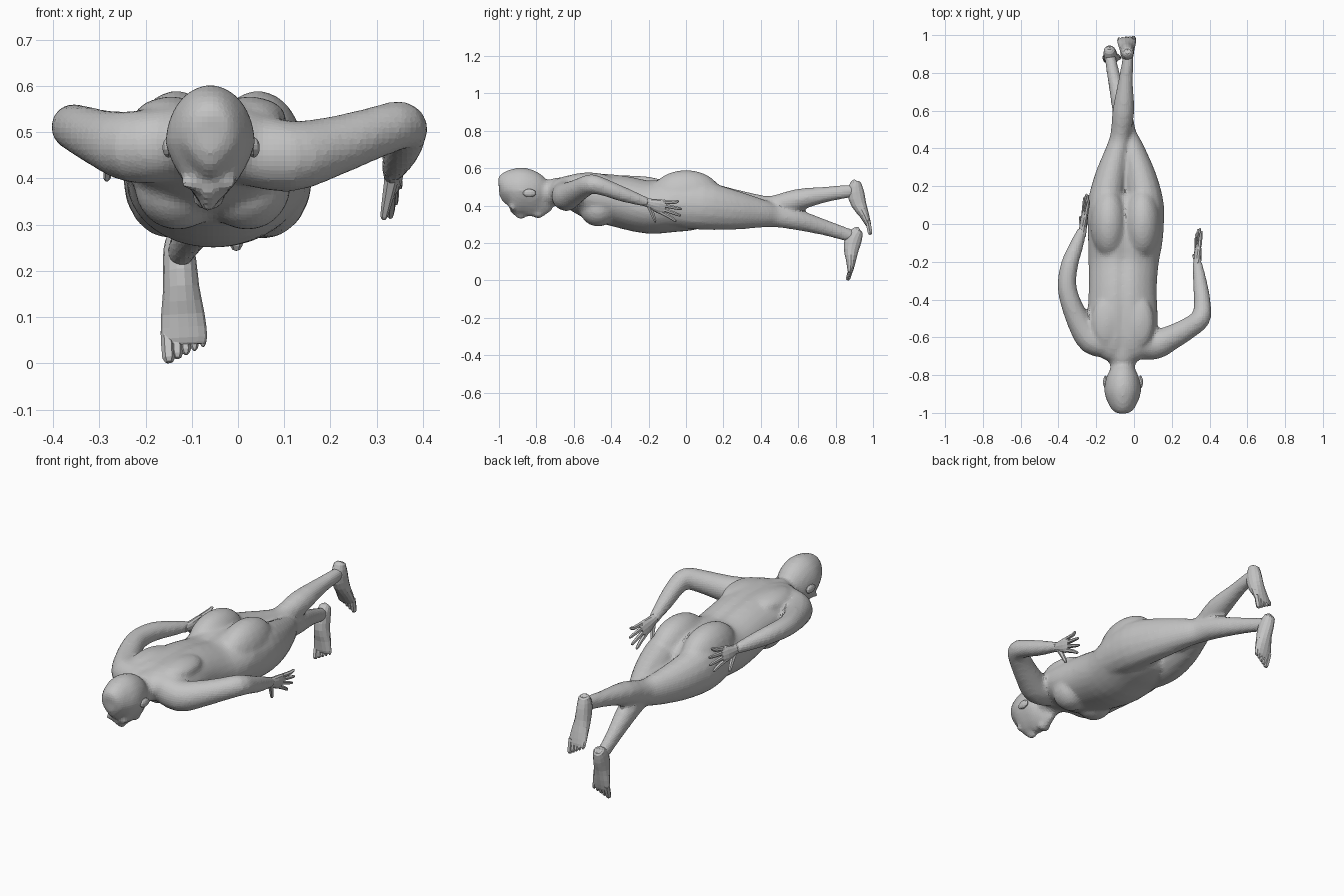
import bpy
import bmesh
import math
from mathutils import Vector

default_cube = bpy.data.objects.get("Cube")
if default_cube:
    bpy.data.objects.remove(default_cube, do_unlink=True)

# One plain grey covers the whole figure
GREY = (.55, .55, .55, 1)
skin = bpy.data.materials.new("plain grey")
skin.diffuse_color = GREY
skin.use_nodes = True
skin.node_tree.nodes["Principled BSDF"].inputs["Base Color"].default_value = GREY

SIDE_X = Vector((1, 0, 0))
SIDE_Z = Vector((0, 0, 1))
SIDES = ((1, "left"), (-1, "right"))


def finish(name, bm):
    """Turn a bmesh into a flat shaded object with the skin material."""
    bmesh.ops.recalc_face_normals(bm, faces=bm.faces)
    mesh = bpy.data.meshes.new(name)
    bm.to_mesh(mesh)
    bm.free()
    mesh.materials.append(skin)
    obj = bpy.data.objects.new(name, mesh)
    bpy.context.collection.objects.link(obj)
    return obj


def smooth_path(stations, steps):
    """Catmull-Rom interpolation through the stations."""
    rows = [Vector(s if len(s) == 5 else (*s, s[-1])) for s in stations]
    padded = [rows[0]] + rows + [rows[-1]]
    result = []
    for a, b, c, d in zip(padded, padded[1:], padded[2:], padded[3:]):
        for k in range(steps):
            t = k / steps
            result.append(b + (c - a) * (t / 2)
                          + (a * 2 - b * 5 + c * 4 - d) * (t * t / 2)
                          + (b * 3 - a - c * 3 + d) * (t ** 3 / 2))
    return result + [rows[-1]]


def loft(name, stations, side=SIDE_X, sides=16, steps=3, groove=0, taper=0):
    """Skin elliptical rings (x, y, z, half width, half depth) along a path."""
    rows = smooth_path(stations, steps)
    points = [Vector(r[:3]) for r in rows]
    bm = bmesh.new()
    rings = []
    for i, row in enumerate(rows):
        tangent = points[min(i + 1, len(rows) - 1)] - points[max(i - 1, 0)]
        tangent.normalize()
        across = (side - tangent * side.dot(tangent)).normalized()
        normal = across.cross(tangent)
        ring = []
        for k in range(sides):
            angle = math.tau * k / sides
            # The taper narrows the underside, the groove dents the upper side
            u = math.cos(angle) * max(row[3], .002) * (1 - taper * max(0, -math.sin(angle)))
            v = math.sin(angle) * max(row[4], .002)
            if v > 0:
                v -= groove * math.exp(-(u / .03) ** 2)
            ring.append(bm.verts.new(points[i] + across * u + normal * v))
        rings.append(ring)
    for low, high in zip(rings, rings[1:]):
        for k in range(sides):
            n = (k + 1) % sides
            bm.faces.new((low[k], low[n], high[n], high[k]))
    bm.faces.new(rings[0])
    bm.faces.new(rings[-1])
    return finish(name, bm)


def ball(name, center, size, segments=20):
    """Ellipsoid for soft rounded masses."""
    bm = bmesh.new()
    bmesh.ops.create_uvsphere(bm, u_segments=segments, v_segments=segments // 2 + 2, radius=1)
    bmesh.ops.scale(bm, vec=size, verts=bm.verts)
    bmesh.ops.translate(bm, vec=center, verts=bm.verts)
    return finish(name, bm)


def hand(name, wrist, direction, thumb_side):
    """Flat palm with four spread fingers and a thumb."""
    wrist = Vector(wrist)
    along = Vector(direction).normalized()
    across = Vector(thumb_side)
    across = (across - along * across.dot(along)).normalized()

    def at(forward, sideways):
        return tuple(wrist + along * forward + across * sideways)

    loft(name + "_palm", [(*at(-.03, 0), .023, .022), (*at(.02, 0), .027, .02),
                          (*at(.07, 0), .04, .017), (*at(.105, 0), .036, .009)],
         side=across, sides=12, steps=2)
    for i, reach in enumerate((.18, .195, .19, .165)):
        base = .029 - .02 * i
        loft(f"{name}_finger_{i}", [(*at(.085, base), .011), (*at(.14, base * 1.4), .01),
                                    (*at(reach - .006, base * 1.8), .007),
                                    (*at(reach, base * 1.8), .002)],
             side=across, sides=6, steps=2)
    loft(name + "_thumb", [(*at(.015, .01), .016), (*at(.045, .05), .012),
                           (*at(.07, .085), .008), (*at(.074, .092), .002)],
         sides=6, steps=2)


def foot(name, heel, toe, big_side):
    """Foot from heel to toes, with the big toe on the given side."""
    heel, toe = Vector(heel), Vector(toe)
    axis = toe - heel
    top = axis.normalized().cross(SIDE_X)
    if top.y > 0:
        top.negate()

    def at(t, lift, sideways=0):
        return tuple(heel + axis * t + top * lift + SIDE_X * sideways)

    shape = [(0, .03, .012, .012), (.03, .034, .028, .028), (.2, .046, .036, .046),
             (.42, .042, .039, .041), (.62, .026, .047, .027), (.8, .015, .05, .016),
             (.85, .012, .044, .009)]
    loft(name, [(*at(t, lift), w, d) for t, lift, w, d in shape], sides=14, steps=2)
    for i in range(5):
        x = big_side * (.036 - .019 * i)
        r = .014 - .0015 * i
        end = 1 - .035 * i
        loft(f"{name}_toe_{i}", [(*at(.74, .013, x), r), (*at(end - .04, r, x), r),
                                 (*at(end, r, x), .003)], sides=6, steps=2)


body = []

# Head with the face turned down, running into the neck
body.append(loft("head", [
    (-.06, -1, .465, .006), (-.06, -.985, .468, .047, .066), (-.06, -.95, .48, .077, .106),
    (-.06, -.9, .478, .096, .126), (-.06, -.85, .469, .095, .126),
    (-.06, -.8, .447, .08, .112), (-.06, -.77, .437, .058, .094),
    (-.06, -.75, .45, .04, .06)], sides=20, taper=.35))
body.append(loft("neck", [(-.06, -.82, .48, .06), (-.06, -.74, .468, .068),
                          (-.06, -.69, .475, .076, .074), (-.06, -.62, .485, .1, .07)]))
body.append(loft("nose", [(-.066, -.94, .375, .01), (-.066, -.905, .353, .014),
                          (-.066, -.88, .343, .02), (-.066, -.864, .352, .012)], sides=10))
body.append(ball("lips", (-.064, -.835, .354), (.03, .016, .014)))
body.append(ball("chin", (-.063, -.79, .352), (.036, .026, .021)))
for sign, part in SIDES:
    body.append(ball(part + "_brow", (-.063 + sign * .034, -.93, .389), (.03, .016, .018)))
    ball(part + "_ear", (-.058 + sign * .092, -.837, .467), (.014, .036, .022), 10)

# Trunk from collar to pelvis, with a shallow spine groove
body.append(loft("torso", [
    (-.06, -.725, .475, .08, .05), (-.06, -.685, .477, .145, .073),
    (-.06, -.61, .475, .175, .098), (-.06, -.5, .452, .186, .128),
    (-.06, -.35, .425, .18, .143), (-.055, -.2, .395, .186, .145),
    (-.045, -.06, .405, .2, .146), (-.045, .05, .4, .197, .133),
    (-.045, .13, .385, .14, .1), (-.045, .16, .38, .07, .05)], sides=28, groove=.014))
for sign, part in SIDES:
    body += [ball(part + "_breast", (-.055 + sign * .075, -.47, .385), (.095, .1, .097)),
             ball(part + "_buttock", (-.045 + sign * .088, 0, .455), (.1, .19, .135)),
             ball(part + "_shoulder_blade", (-.06 + sign * .085, -.52, .53), (.08, .14, .047))]

# Legs crossing below the knee, the left one passing underneath
body.append(loft("left_leg", [
    (.06, -.08, .41, .09, .12), (.06, .08, .4, .101, .13), (.035, .24, .378, .087, .11),
    (-.01, .4, .358, .063, .078), (-.04, .48, .345, .052, .062), (-.062, .59, .325, .051, .056),
    (-.1, .75, .28, .037, .042), (-.122, .86, .245, .031, .036), (-.127, .905, .235, .027, .03)]))
body.append(loft("right_leg", [
    (-.145, -.08, .41, .09, .12), (-.15, .08, .4, .099, .13), (-.125, .24, .385, .086, .108),
    (-.085, .4, .38, .062, .078), (-.07, .48, .395, .054, .062), (-.056, .6, .432, .058, .058),
    (-.045, .75, .46, .04, .042), (-.033, .86, .475, .031, .036), (-.033, .91, .48, .027, .03)]))
foot("left_foot", (-.13, .957, .265), (-.113, .877, -.003), -1)
foot("right_foot", (-.035, .94, .54), (-.04, 1, .247), 1)

# Arms: the left elbow sticks out, the right arm lies along the body
body.append(loft("left_arm", [
    (.02, -.635, .465, .08), (.11, -.64, .448, .078), (.2, -.6, .468, .066),
    (.29, -.55, .497, .057), (.352, -.5, .515, .053), (.362, -.43, .495, .046),
    (.352, -.33, .458, .04), (.335, -.2, .415, .025)], side=SIDE_Z))
body.append(loft("right_arm", [
    (-.14, -.63, .475, .08), (-.225, -.61, .468, .079), (-.29, -.52, .485, .064),
    (-.34, -.4, .505, .054), (-.355, -.31, .512, .05), (-.34, -.21, .51, .046),
    (-.307, -.12, .498, .038), (-.272, -.025, .485, .025)], side=SIDE_Z))
hand("left_hand", (.335, -.21, .417), (.05, 1, -.3), (-.25, 0, -1))
hand("right_hand", (-.272, -.035, .485), (.13, 1, -.02), (-.25, 0, -1))

# Fuse head, trunk and limbs into one continuous skin
with bpy.context.temp_override(active_object=body[0], object=body[0],
                               selected_objects=body, selected_editable_objects=body):
    bpy.ops.object.join()
body[0].name = "body"
fuse = body[0].modifiers.new("fuse", "REMESH")
fuse.mode = "VOXEL"
fuse.voxel_size = .012
soften = body[0].modifiers.new("soften", "SMOOTH")
soften.factor = .5
soften.iterations = 6
